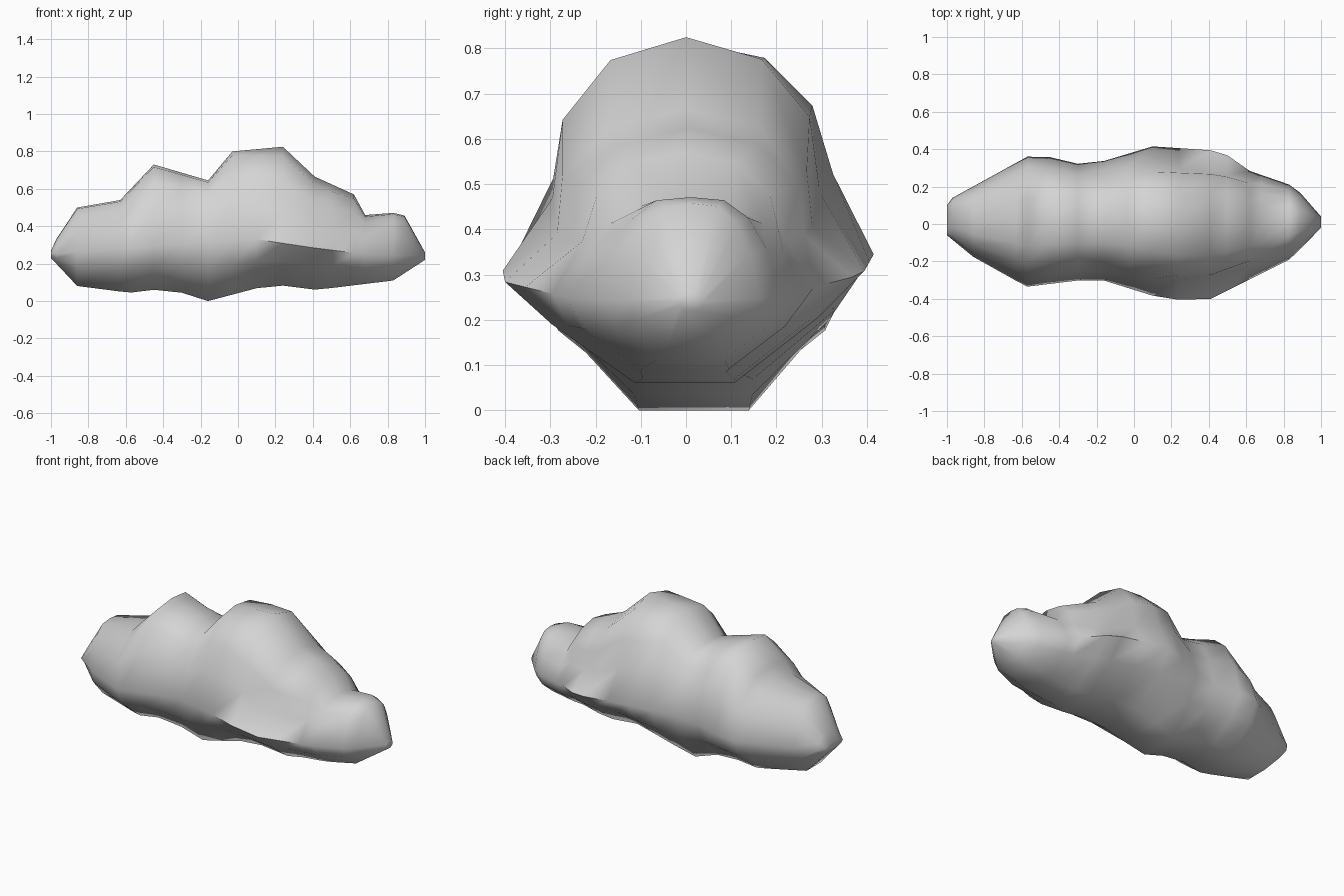
import bpy, bmesh, math

cube = bpy.data.objects.get("Cube")
if cube:
    bpy.data.objects.remove(cube, do_unlink=True)

# Outlines of the cloud along its length
TOP = [(-1, .27), (-.9, .48), (-.86, .5), (-.63, .54), (-.45, .73), (-.16, .645), (-.03, .8),
       (.24, .825), (.4, .67), (.62, .57), (.68, .46), (.88, .475), (1, .26)]
BOTTOM = [(-1, .23), (-.85, .07), (-.56, .045), (-.38, .07), (-.16, 0), (.18, .09),
          (.42, .06), (.83, .11), (1, .22)]
BACK = [(-1, .1), (-.97, .14), (-.57, .36), (-.46, .36), (-.25, .31), (.1, .415), (.47, .39),
        (.6, .29), (.86, .2), (1, .04)]
FRONT = [(-1, -.06), (-.83, -.2), (-.57, -.335), (-.2, -.29), (.17, -.405), (.4, -.405),
         (.84, -.185), (1, -.02)]
WAIST = [(-1, .25), (-.5, .29), (.1, .33), (.4, .285), (.68, .25), (1, .24)]
# Rise of the back waist over the front one, and how far the skirt shows
TILT = [(-1, 0), (-.3, 0), (.1, .015), (.45, .025), (.7, .01), (1, 0)]
SKIRT = [(-1, 0), (-.1, 0), (.3, 1), (.55, 1), (.7, 0), (1, 0)]
STATIONS = [-1, -.97, -.86, -.63, -.57, -.45, -.3, -.16, -.03, .1, .24, .41, .5, .62, .68,
            .83, .89, 1]

# Half sections, crown to base: plain puff, and puff rising from a wider skirt
PLAIN_HALF = [(0, 1), (.37, .97), (.64, .79), (.84, .48), (1, 0), (.85, -.45), (.38, -1)]
SKIRT_HALF = [(0, 1), (.42, .89), (.68, .62), (.71, .28), (1, 0), (.74, -.42), (.28, -1)]


def value(line, x):
    """Linear value of an outline at x."""
    for (x0, v0), (x1, v1) in zip(line, line[1:]):
        if x <= x1:
            return v0 + (v1 - v0) * (x - x0) / (x1 - x0)
    return line[-1][1]


def section(bm, x):
    """Closed ring of vertices across the cloud at x."""
    top, low, back, front, waist, tilt, skirt = (
        value(o, x) for o in (TOP, BOTTOM, BACK, FRONT, WAIST, TILT, SKIRT))
    half = [(a + (c - a) * skirt, b + (d - b) * skirt)
            for (a, b), (c, d) in zip(PLAIN_HALF, SKIRT_HALF)]
    ring = []
    for w, h in half + [(-w, h) for w, h in reversed(half[1:])]:
        y = (back + front) / 2 + w * (back - front) / 2
        mid = waist + (tilt if w > 0 else 0)
        z = mid + h * ((top - mid) if h > 0 else (mid - low))
        ring.append(bm.verts.new((x, y, z)))
    return ring


# Cloud body
bm = bmesh.new()
rings = [section(bm, x) for x in STATIONS]
for a, b in zip(rings, rings[1:]):
    for i in range(len(a)):
        j = (i + 1) % len(a)
        bm.faces.new((a[i], a[j], b[j], b[i]))
bm.faces.new(rings[0])
bm.faces.new(rings[-1])
bmesh.ops.recalc_face_normals(bm, faces=bm.faces)
mesh = bpy.data.meshes.new("cloud")
bm.to_mesh(mesh)
bm.free()
cloud = bpy.data.objects.new("cloud", mesh)
bpy.context.collection.objects.link(cloud)

# Pale grey material
mat = bpy.data.materials.new("pale grey")
mat.use_nodes = True
colour = (.66, .66, .66, 1)
mat.diffuse_color = colour
mat.node_tree.nodes["Principled BSDF"].inputs["Base Color"].default_value = colour
mesh.materials.append(mat)

bpy.ops.object.select_all(action='DESELECT')
cloud.select_set(True)
bpy.context.view_layer.objects.active = cloud
bpy.ops.object.shade_smooth_by_angle(angle=math.radians(70))
